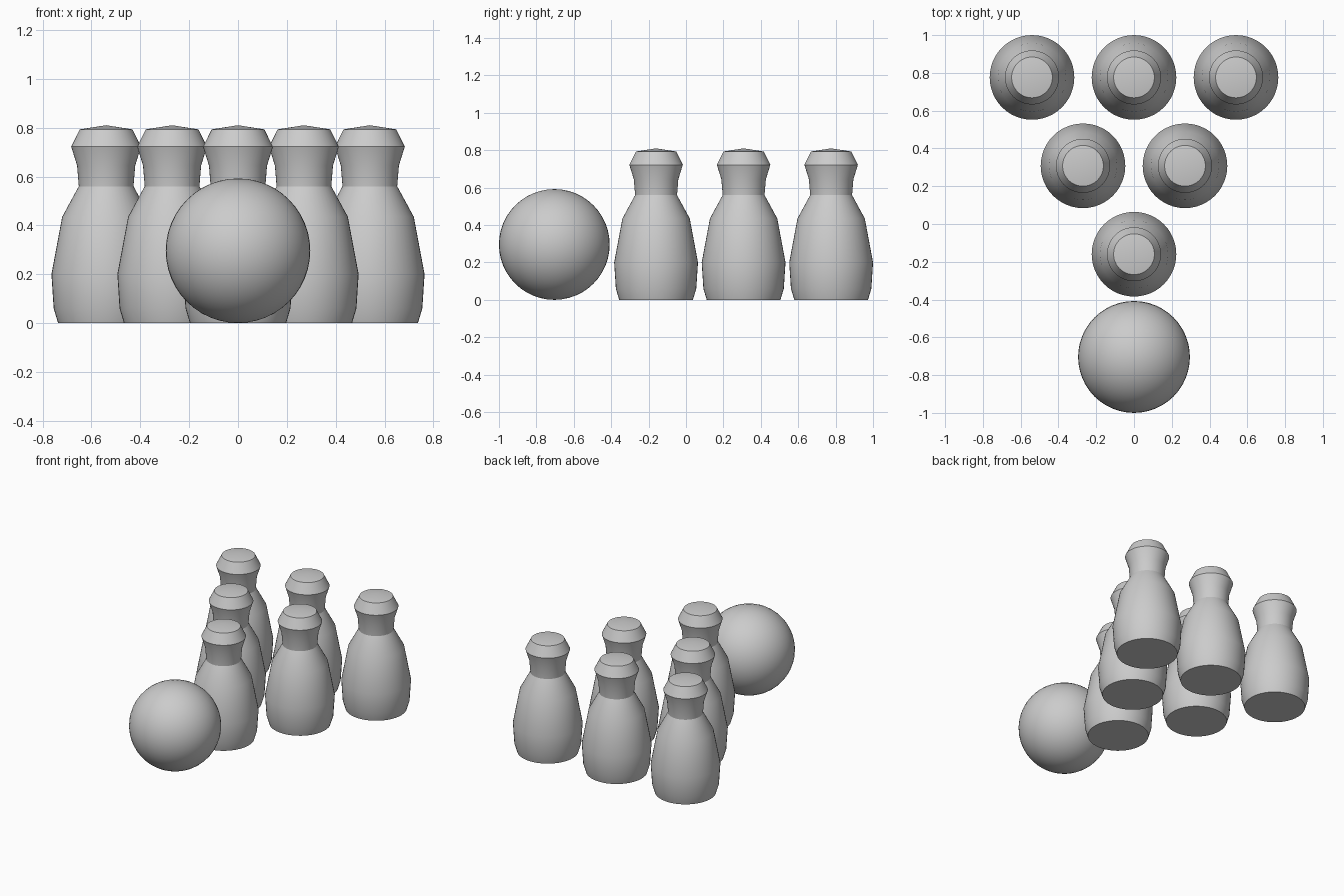
import bpy
import bmesh
import math

cube = bpy.data.objects.get("Cube")
if cube:
    bpy.data.objects.remove(cube, do_unlink=True)

# One plain grey for everything
grey = bpy.data.materials.new("plain_grey")
grey.use_nodes = True
grey.diffuse_color = (0.6, 0.6, 0.6, 1)
grey.node_tree.nodes["Principled BSDF"].inputs["Base Color"].default_value = (0.6, 0.6, 0.6, 1)

# Pin outline from base to crown, as (radius, height)
PROFILE = [(0.197, 0), (0.215, 0.06), (0.224, 0.2), (0.18, 0.435), (0.112, 0.56),
           (0.119, 0.645), (0.143, 0.722), (0.108, 0.793)]
CROWN_HEIGHT = 0.81
SIDES = 48


def finish(obj):
    """Smooth the surface but keep the hard rings sharp."""
    bpy.ops.object.select_all(action="DESELECT")
    obj.select_set(True)
    bpy.context.view_layer.objects.active = obj
    bpy.ops.object.shade_smooth_by_angle(angle=math.radians(30))


def pin_mesh():
    """Turn the outline around the vertical axis."""
    bm = bmesh.new()
    rings = []
    for radius, z in PROFILE:
        rings.append([bm.verts.new((radius * math.cos(math.tau * i / SIDES),
                                    radius * math.sin(math.tau * i / SIDES), z))
                      for i in range(SIDES)])
    crown = bm.verts.new((0, 0, CROWN_HEIGHT))
    for i in range(SIDES):
        j = (i + 1) % SIDES
        for low, high in zip(rings, rings[1:]):
            bm.faces.new((low[i], low[j], high[j], high[i]))
        bm.faces.new((rings[-1][i], rings[-1][j], crown))
    bm.faces.new(rings[0][::-1])
    mesh = bpy.data.meshes.new("pin")
    bm.to_mesh(mesh)
    bm.free()
    mesh.materials.append(grey)
    return mesh


# Six pins in a triangle, one at the front and three at the back
shared_mesh = pin_mesh()
for row in range(3):
    for column in range(row + 1):
        pin = bpy.data.objects.new(f"pin_row{row + 1}_{column + 1}", shared_mesh)
        pin.location = ((column - row / 2) * 0.54, -0.16 + row * 0.468, 0)
        bpy.context.collection.objects.link(pin)
finish(pin)

# Ball in front of the pins
bpy.ops.mesh.primitive_uv_sphere_add(segments=48, ring_count=24, radius=0.296,
                                     location=(0, -0.704, 0.296))
ball = bpy.context.object
ball.name = "ball"
ball.data.materials.append(grey)
finish(ball)
